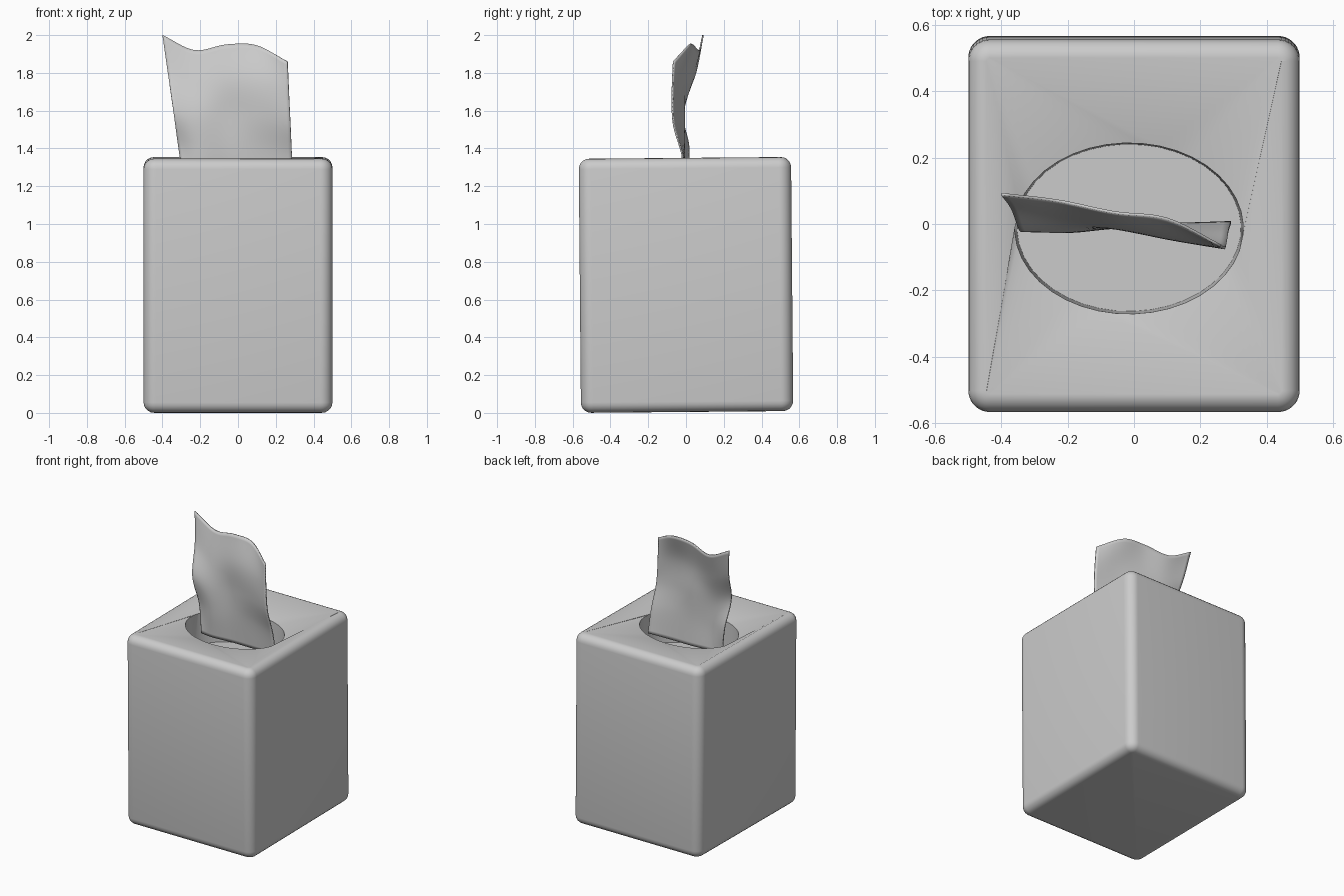
import bpy, bmesh, math
from mathutils import Vector, Matrix

old = bpy.data.objects.get("Cube")
if old:
    bpy.data.objects.remove(old, do_unlink=True)

GREY = 0.6
material = bpy.data.materials.new("plain grey")
material.use_nodes = True
material.diffuse_color = (GREY, GREY, GREY, 1)
material.node_tree.nodes["Principled BSDF"].inputs["Base Color"].default_value = (GREY, GREY, GREY, 1)


def finish(bm, name, angle):
    """Turn a bmesh into a smooth shaded object."""
    bmesh.ops.recalc_face_normals(bm, faces=bm.faces)
    mesh = bpy.data.meshes.new(name)
    bm.to_mesh(mesh)
    bm.free()
    mesh.materials.append(material)
    obj = bpy.data.objects.new(name, mesh)
    bpy.context.collection.objects.link(obj)
    bpy.ops.object.select_all(action='DESELECT')
    bpy.context.view_layer.objects.active = obj
    obj.select_set(True)
    bpy.ops.object.shade_smooth_by_angle(angle=math.radians(angle))
    return obj


# Box: stacked rings, all with the same number of points
HALF_X, HALF_Y, Z_LOW, Z_HIGH = 0.5, 0.562, 0.005, 1.35
CORNER, EDGE, PER_CORNER = 0.065, 0.055, 10
COUNT = 4 * PER_CORNER


def rounded_ring(inset, z):
    points = []
    radius = CORNER - inset
    for corner, (sx, sy) in enumerate([(1, 1), (-1, 1), (-1, -1), (1, -1)]):
        for i in range(PER_CORNER):
            a = math.pi / 2 * (corner + i / (PER_CORNER - 1))
            points.append((sx * (HALF_X - CORNER) + radius * math.cos(a),
                           sy * (HALF_Y - CORNER) + radius * math.sin(a), z))
    return points


def oval_ring(rx, ry, z):
    # The turn gives the sloping panel its slight twist
    turn = math.radians(-20)
    angles = [2 * math.pi * (i + 0.5) / COUNT + turn for i in range(COUNT)]
    return [(rx * math.cos(a) - 0.015, ry * math.sin(a) - 0.008, z) for a in angles]


rings = []
arc = [math.pi / 2 * i / 5 for i in range(6)]
for a in arc:
    rings.append(rounded_ring(EDGE * (1 - math.sin(a)), Z_LOW + EDGE * (1 - math.cos(a))))
for a in reversed(arc):
    rings.append(rounded_ring(EDGE * (1 - math.sin(a)), Z_HIGH - EDGE * (1 - math.cos(a))))
rings.append(oval_ring(0.345, 0.258, 1.3))    # sunken rim
rings.append(oval_ring(0.338, 0.252, 1.08))   # pocket floor

bm = bmesh.new()
loops = [[bm.verts.new(p) for p in ring] for ring in rings]
for low, high in zip(loops, loops[1:]):
    for i in range(COUNT):
        j = (i + 1) % COUNT
        bm.faces.new((low[i], low[j], high[j], high[i]))
bm.faces.new(list(reversed(loops[0])))
bm.faces.new(loops[-1])

# The box leans forward very slightly
pivot = Vector((0, 0, (Z_LOW + Z_HIGH) / 2))
bmesh.ops.rotate(bm, verts=bm.verts, cent=pivot, matrix=Matrix.Rotation(math.radians(0.5), 3, 'X'))
finish(bm, "box", 40)


# Tissue: a few upright edge paths, blended smoothly across the sheet
def blend(points, t):
    """Catmull-Rom point on an evenly spaced path, t from 0 to 1."""
    n = len(points) - 1
    i = min(int(t * n), n - 1)
    f = t * n - i
    b, c = points[i], points[i + 1]
    a = points[i - 1] if i else 2 * b - c
    d = points[i + 2] if i + 2 <= n else 2 * c - b
    return 0.5 * (2 * b + (c - a) * f + (2 * a - 5 * b + 4 * c - d) * f ** 2
                  + (3 * b - a - 3 * c + d) * f ** 3)


# Each column: bottom x, top x, top height, then depth from bottom to top
columns = [
    (-0.285, -0.40, 2.00, (0.0, 0.015, -0.02, 0.05, 0.09)),
    (-0.19, -0.23, 1.92, (-0.01, -0.02, -0.02, 0.02, 0.07)),
    (-0.04, -0.06, 1.95, (0.0, -0.01, -0.01, -0.01, 0.035)),
    (0.13, 0.10, 1.945, (0.0, -0.015, -0.04, -0.04, 0.015)),
    (0.293, 0.262, 1.86, (0.005, -0.02, -0.066, -0.072, -0.066)),
]
BOTTOM, ACROSS, UP = 1.2, 32, 32
bm = bmesh.new()
grid = []
for row in range(UP + 1):
    v = row / UP
    path = [Vector((x0 + (x1 - x0) * v, blend([Vector((y, 0, 0)) for y in ys], v).x,
                    BOTTOM + (top - BOTTOM) * v)) for x0, x1, top, ys in columns]
    grid.append([bm.verts.new(blend(path, i / ACROSS)) for i in range(ACROSS + 1)])
for low, high in zip(grid, grid[1:]):
    for i in range(ACROSS):
        bm.faces.new((low[i], low[i + 1], high[i + 1], high[i]))
tissue = finish(bm, "tissue", 60)
sheet = tissue.modifiers.new("thickness", 'SOLIDIFY')
sheet.thickness = 0.008
sheet.offset = 0
